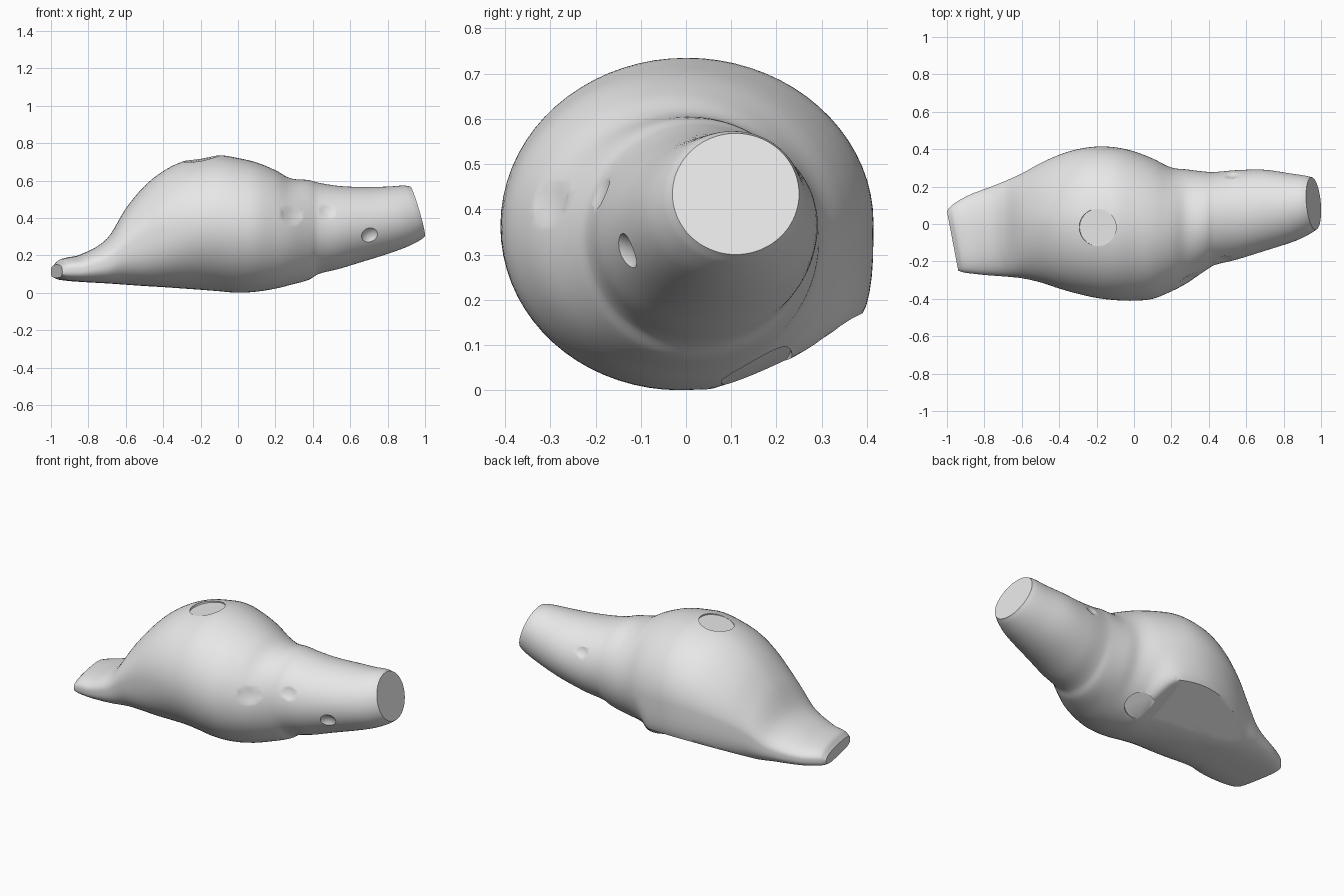
import bpy, bmesh, math
from mathutils import Vector

cube = bpy.data.objects.get("Cube")
if cube:
    bpy.data.objects.remove(cube, do_unlink=True)

clay = bpy.data.materials.new("grey clay")
clay.use_nodes = True
clay.diffuse_color = (0.8, 0.8, 0.8, 1)
clay.node_tree.nodes["Principled BSDF"].inputs["Base Color"].default_value = clay.diffuse_color

# Body stations along x: x, y low, y high, z low, z high, squareness
STATIONS = [
    (-.97, -.25, .07, .08, .15, 2.7),
    (-.94, -.26, .1, .068, .18, 2.6),
    (-.84, -.27, .165, .058, .205, 2.4),
    (-.7, -.28, .225, .05, .29, 2.2),
    (-.6, -.29, .27, .043, .45, 2),
    (-.5, -.312, .325, .036, .57, 2),
    (-.4, -.345, .37, .03, .65, 2),
    (-.3, -.373, .4, .023, .7, 2),
    (-.2, -.395, .414, .016, .722, 2),
    (-.1, -.407, .41, .008, .735, 2),
    (0, -.41, .388, 0, .72, 2),
    (.1, -.4, .35, .006, .696, 2),
    (.2, -.36, .302, .022, .655, 2),
    (.28, -.318, .292, .042, .612, 2),
    (.38, -.25, .28, .07, .602, 2),
    (.43, -.22, .278, .1, .588, 2),
    (.55, -.19, .288, .13, .57, 2),
    (.7, -.142, .29, .18, .565, 2),
    (.85, -.09, .27, .24, .568, 2),
    (.93, -.05, .258, .28, .573, 2),
    (.96, -.03, .25, .3, .568, 2),
]
STEPS, SIDES = 5, 72


def smooth_step(value):
    t = min(max(value, 0), 1)
    return t * t * (3 - 2 * t)


def blend(a, b, c, d, t):
    """Catmull-Rom blend between b and c with uneven spacing in x."""
    x = b[0] + (c[0] - b[0]) * t
    span = c[0] - b[0]
    row = [x]
    for i in range(1, len(b)):
        m1 = (c[i] - a[i]) / (c[0] - a[0]) * span
        m2 = (d[i] - b[i]) / (d[0] - b[0]) * span
        row.append((2*t**3 - 3*t*t + 1) * b[i] + (t**3 - 2*t*t + t) * m1
                   + (3*t*t - 2*t**3) * c[i] + (t**3 - t*t) * m2)
    return row


def signed_power(value, power):
    return math.copysign(abs(value) ** power, value)


def section(row):
    """One ring of the body, with a flattened lower back and sheared ends."""
    x, y0, y1, z0, z1, square = row
    yc, zc = (y0 + y1) / 2, (z0 + z1) / 2
    facet = smooth_step((.12 - x) / .15) * smooth_step((x + .85) / .25)
    flat_base = smooth_step((-x - .15) / .4)
    points = []
    for i in range(SIDES):
        angle = math.tau * i / SIDES
        c, s = math.cos(angle), math.sin(angle)
        power = square
        if s < 0:
            power += max(.7 * flat_base, 1.2 * facet if c > 0 else 0)
        elif c > 0:
            power -= .3 * flat_base
        y = yc + (y1 - y0) / 2 * signed_power(c, 2 / power)
        z = zc + (z1 - z0) / 2 * signed_power(s, 2 / power)
        if c > 0 and s < 0:
            z += facet * max(0, .5 * (y - .05) - z)
        shift = -(y - yc) * .19 * smooth_step((-x - .75) / .2)
        shift -= ((z - zc) * .29 + (y - yc) * .08) * smooth_step((x - .6) / .33)
        points.append((x + shift, y, z))
    return points


# Vessel body: bulb, flat mouthpiece and tapering tube in one loft
rows = []
last = len(STATIONS) - 1
for k in range(last):
    around = [STATIONS[min(max(k + j, 0), last)] for j in (-1, 0, 1, 2)]
    rows += [blend(*around, s / STEPS) for s in range(STEPS)]
rows.append(STATIONS[-1])

bm = bmesh.new()
rings = [[bm.verts.new(p) for p in section(row)] for row in rows]
for a, b in zip(rings, rings[1:]):
    for i in range(SIDES):
        j = (i + 1) % SIDES
        bm.faces.new((a[i], a[j], b[j], b[i]))
bm.faces.new(rings[0])
bm.faces.new(rings[-1])
bmesh.ops.recalc_face_normals(bm, faces=bm.faces)
mesh = bpy.data.meshes.new("vessel_body")
bm.to_mesh(mesh)
bm.free()
mesh.materials.append(clay)
body = bpy.data.objects.new("vessel_body", mesh)
bpy.context.collection.objects.link(body)
bpy.context.view_layer.update()


def cutter(name, target, radius, depth, flat):
    """Place a recess cutter on the surface nearest to the target."""
    _, place, normal, _ = body.closest_point_on_mesh(Vector(target))
    if flat:
        bpy.ops.mesh.primitive_cylinder_add(vertices=40, radius=radius, depth=2 * depth,
                                            location=place)
    else:
        ball = (radius ** 2 + depth ** 2) / (2 * depth)
        bpy.ops.mesh.primitive_uv_sphere_add(segments=40, ring_count=24, radius=ball,
                                             location=place + normal * (ball - depth))
    tool = bpy.context.object
    tool.name = name
    tool.rotation_euler = normal.to_track_quat("Z", "Y").to_euler()
    tool.hide_render = True
    tool.data.materials.append(clay)
    return tool


# Blow and thumb recesses, then small dents on the tube
tools = [
    cutter("top_recess", (-.2, -.02, .75), .1, .014, True),
    cutter("under_recess", (.1, .17, .02), .085, .014, True),
    cutter("front_dent", (.71, -.15, .3), .045, .018, False),
    cutter("upper_dent", (.48, -.2, .44), .045, .008, False),
    cutter("side_dent", (.3, -.32, .42), .07, .01, False),
    cutter("back_dent", (.52, .3, .47), .035, .008, False),
]
bpy.ops.object.select_all(action="DESELECT")
body.select_set(True)
bpy.context.view_layer.objects.active = body
for tool in tools:
    cut = body.modifiers.new(tool.name, "BOOLEAN")
    cut.operation = "DIFFERENCE"
    cut.solver = "EXACT"
    cut.object = tool
    bpy.ops.object.modifier_apply(modifier=cut.name)
    bpy.data.objects.remove(tool, do_unlink=True)

bpy.ops.object.shade_smooth_by_angle(angle=math.radians(35))
